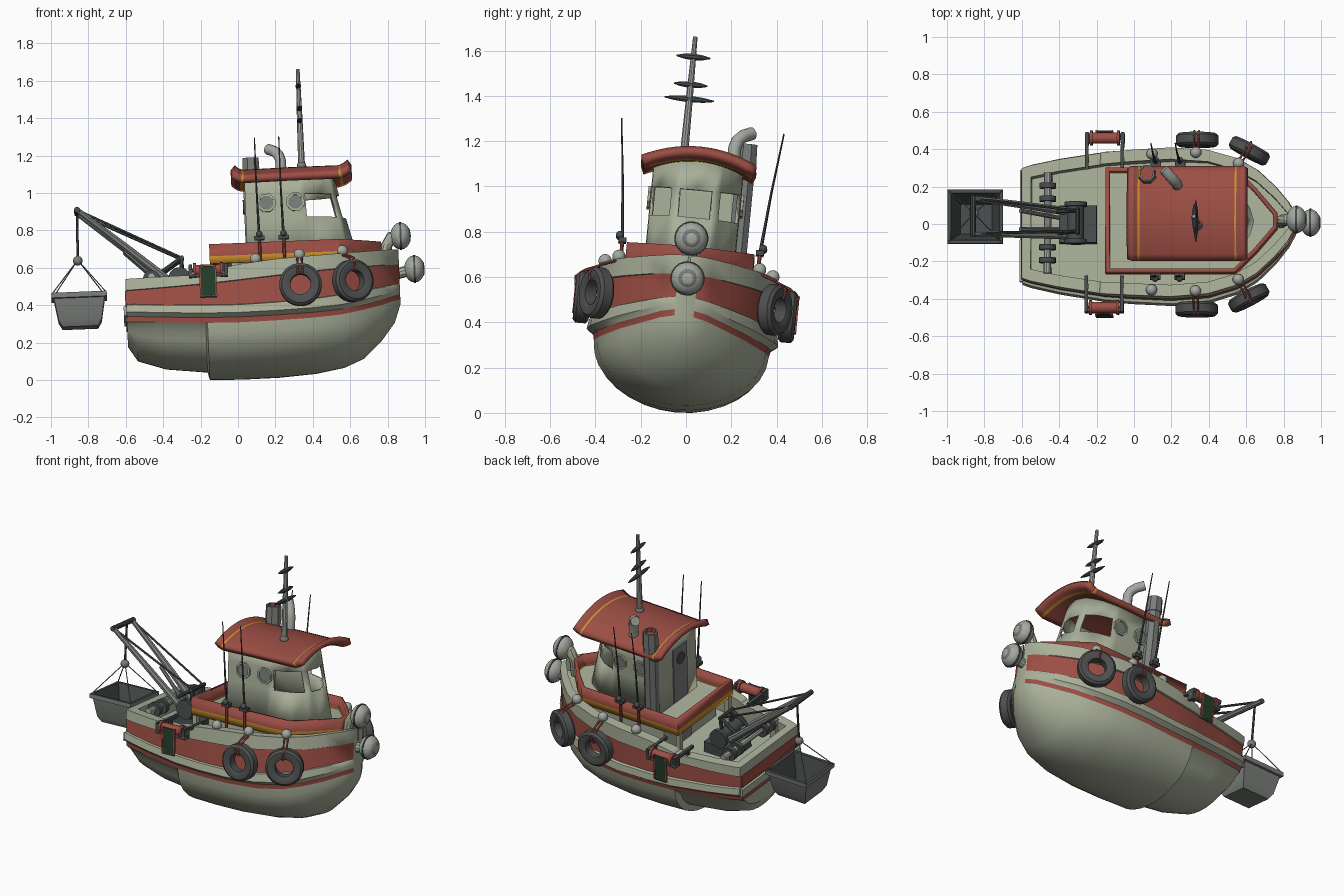
import bpy, bmesh, math
from mathutils import Vector, Matrix

if "Cube" in bpy.data.objects:
    bpy.data.objects.remove(bpy.data.objects["Cube"])

def srgb(r, g, b):
    return tuple(((c / 255 + .055) / 1.055) ** 2.4 for c in (r, g, b)) + (1,)

COL = {"hull_grey": (170, 176, 154), "red_paint": (156, 78, 68), "orange_paint": (205, 145, 45),
       "tyre_black": (78, 80, 79), "dark_metal": (72, 76, 76), "mid_metal": (122, 126, 122),
       "light_metal": (165, 168, 161), "net_green": (36, 62, 42)}
MATS = {}
for k, c in COL.items():
    MATS[k] = bpy.data.materials.new(k)
    MATS[k].diffuse_color = srgb(*c)
H, R, O, T, D, G, L, N = COL

def finish(name, bm, mats, solid=0):
    bmesh.ops.recalc_face_normals(bm, faces=bm.faces)
    me = bpy.data.meshes.new(name)
    bm.to_mesh(me); bm.free()
    for m in mats:
        me.materials.append(MATS[m])
    ob = bpy.data.objects.new(name, me)
    bpy.context.collection.objects.link(ob)
    if solid:
        s = ob.modifiers.new("thickness", "SOLIDIFY")
        s.thickness, s.use_even_offset = solid, True
    return ob

def loft(name, rings, mat, wrap=True, cap=True, loop=False, solid=0):
    """Skin a list of rings; mat is a name, or a rule (i, j) -> name or None for a hole."""
    rule = mat if callable(mat) else (lambda i, j: mat)
    bm, used = bmesh.new(), []
    def idx(m):
        if m not in used: used.append(m)
        return used.index(m)
    V = [[bm.verts.new(p) for p in r] for r in rings]
    n = len(V[0])
    for i in range(len(V) if loop else len(V) - 1):
        a, b = V[i], V[(i + 1) % len(V)]
        for j in range(n if wrap else n - 1):
            m, k = rule(i, j), (j + 1) % n
            if m:
                bm.faces.new((a[j], a[k], b[k], b[j])).material_index = idx(m)
    if cap and wrap and not loop:
        bm.faces.new(V[0]).material_index = idx(rule(0, 0))
        bm.faces.new(V[-1]).material_index = idx(rule(len(V) - 2, 0))
    return finish(name, bm, used, solid)

def circle(c, t, ref, r, n):
    u = (ref - t * ref.dot(t)).normalized()
    w = t.cross(u)
    return [c + r * (u * math.cos(a) + w * math.sin(a)) for a in (2 * math.pi * (k + .5) / n for k in range(n))]

def tube(name, pts, r, mat, n=10):
    P = [Vector(p) for p in pts]
    rs = r if isinstance(r, (list, tuple)) else [r] * len(P)
    ref = (P[1] - P[0]).orthogonal()
    return loft(name, [circle(p, (P[min(i + 1, len(P) - 1)] - P[max(i - 1, 0)]).normalized(), ref, rs[i], n)
                       for i, p in enumerate(P)], mat)

def spin(name, c, axis, prof, mat, n=20, loop=False):
    t = Vector(axis).normalized()
    return loft(name, [circle(Vector(c) + t * h, t, t.orthogonal(), r, n) for h, r in prof], mat, loop=loop)

def ball(name, c, r, mat, axis=(0, 0, 1), sq=1):
    return spin(name, c, axis, [(-r * sq * math.cos(a), max(r * math.sin(a), .0005))
                                for a in (math.pi * k / 10 for k in range(11))], mat, 16)

def box(name, c, s, mat):
    x, y, z = (v / 2 for v in s)
    return loft(name, [[(c[0] + a * x, c[1] + b * y, c[2] + h * z) for a, b in ((-1, -1), (1, -1), (1, 1), (-1, 1))]
                       for h in (-1, 1)], mat)

# Hull: x, half beam, keel, stripe, red bottom, red top, cap, deck
ST = [(-.60, .305, .20, .305, .395, .472, .535, .42), (-.55, .322, .12, .302, .392, .472, .535, .42),
      (-.40, .355, .07, .290, .380, .475, .535, .42), (-.18, .390, .045, .275, .368, .483, .535, .42),
      (-.17, .393, .005, .275, .368, .483, .545, .42), (0, .405, .0, .270, .362, .495, .580, .43),
      (.20, .415, .002, .272, .366, .510, .600, .46), (.40, .400, .015, .280, .378, .527, .612, .52),
      (.55, .355, .04, .295, .398, .54, .622, .54), (.66, .290, .085, .320, .420, .55, .632, .55),
      (.76, .195, .18, .350, .443, .562, .645, .56), (.83, .110, .27, .378, .460, .572, .655, .57),
      (.865, .045, .37, .390, .470, .578, .660, .58)]
rings = []
for x, b, zk, zs, r0, r1, zc, zd in ST:
    slim = .89 if x < -.175 else 1          # the stern run is inset behind the step
    half = [(b * .935 * math.sin(a) * (slim if i < 8 else 1), zs - (zs - zk) * math.cos(a))
            for i, a in enumerate(math.pi / 2 * i / 8 for i in range(9))]
    bi = max(b * .97 - .065, .005)
    half += [(b * .95, zs + .028), (b + .01, zs + .05), (b + .002, r0), (b * .965, r0 + .004), (b * .945, r1),
             (b * .98, r1 + .002), (b * .965, zc), (bi, zc), (bi, zd), (0, zd)]
    rings.append([(x, y, z) for y, z in half] + [(x, -y, z) for y, z in half[-2:0:-1]])
NR = len(rings[0])
loft("hull", rings, lambda i, j: R if min(j, NR - 1 - j) in (8, 12) else H)
box("transom_bulwark", (-.575, 0, .465), (.05, .5, .14), H)
box("transom_red_band", (-.601, 0, .434), (.008, .57, .076), R)
box("transom_rub_rail", (-.605, 0, .363), (.02, .6, .05), H)
box("transom_thin_stripe", (-.601, 0, .318), (.008, .56, .026), R)

# Deckhouse, upper deck and painted rim
def outline(a, w, nose, d=0):
    return [(a + d, -w + d), (.55, -w + d), (.66, -w * .62 + d * .8), (nose - d, -.04), (nose - d, .04),
            (.66, w * .62 - d * .8), (.55, w - d), (a + d, w - d)]
def prism(name, pts, zs, mat, cap=True, solid=0):
    return loft(name, [[(x, y, z) for x, y in pts] for z in zs], mat, cap=cap, solid=solid)
prism("deckhouse", outline(-.03, .265, .75), (.42, .625), H)
prism("upper_deck", outline(-.15, .28, .775, .012), (.605, .632), H)
prism("bulwark_rim", outline(-.145, .283, .775), (.60, .64, .705), lambda i, j: (O, R)[i], cap=False, solid=.022)
for s in (-1, 1):
    box("overhang_post", (-.13, s * .25, .515), (.03, .03, .2), H)
box("lower_door", (-.033, .06, .515), (.008, .13, .17), G)

# Wheelhouse with rounded, raked front and open windows; its top follows the roof arch
ANG = [-90, -80, -57, -33, -22, 0, 22, 33, 57, 80, 90]
def house(z):
    f = .285 - .26 * (z - .715)
    ring = [(.057, -.2)] + [(.34 + f * math.cos(math.radians(a)), .2 * math.sin(math.radians(a))) for a in ANG]
    ring += [(.057, .2), (.057, .1), (.057, 0), (.057, -.1)]
    return [(x, y, 1.096 - .85 * y * y if z > 1 else z) for x, y in ring]
loft("wheelhouse", [house(z) for z in (.63, .84, .965, 1.085)],
     lambda i, j: None if i == 1 and j in (2, 3, 5, 6, 8, 9) else H, cap=False, solid=.016)
box("wheelhouse_door", (.054, -.03, .82), (.008, .14, .36), G)
spin("door_porthole", (.05, -.03, .92), (1, 0, 0), [(-.006, .04), (.004, .04)], D, 8)
for s in (-1, 1):
    for x in (.17, .325):
        spin("porthole_frame", (x, s * .2, .922), (0, s, 0), [(0, .052), (.012, .052), (.012, .04), (0, .04)], H, 8, True)
        spin("porthole_glass", (x, s * .2, .922), (0, s, 0), [(0, .041), (.005, .041)], G, 8)

# Arched roof with upturned ends and two thin orange stripes
RX = [(.008, .026), (.03, .008), (.044, .002), (.054, 0), (.3, .004), (.562, .004), (.572, .008), (.59, .016), (.612, .032)]
rows = [[(x, .255 * t, 1.122 + dz - .06 * t * t) for t in (k / 7 for k in range(-7, 8))] for x, dz in RX]
roof = loft("roof", rows, lambda i, j: O if i in (2, 5) else R, wrap=False, solid=.036)
roof.modifiers[0].offset = -1 if roof.data.polygons[60].normal.z > 0 else 1

# Mast with lens-shaped cross blades
tube("mast", [(.366, -.07, 1.09), (.366, -.07, 1.4), (.366, -.07, 1.645)], [.019, .015, .01], L)
ball("mast_foot", (.366, -.07, 1.125), .026, G)
for z, h in ((1.368, .11), (1.432, .075), (1.555, .075)):
    tube("mast_blade", [(.366, -.07 + h * k, z) for k in (-1, -.6, 0, .6, 1)], [.003, .011, .016, .011, .003], D, 8)

# Exhaust stack and bent vent pipe
spin("exhaust_stack", (.095, .205, 0), (0, 0, 1), [(.635, .045), (1.11, .045), (1.11, .05), (1.205, .046), (1.205, .036), (1.18, .036)],
     lambda i, j: R if i == 4 else G, 8)
tube("vent_pipe", [(.255, .15, 1.07), (.255, .15, 1.18), (.245, .16, 1.21), (.225, .182, 1.233), (.19, .22, 1.25)], .029, L, 12)

# Bow lamps on a curved stem post
tube("bow_post", [(.79, 0, .58), (.8, 0, .68), (.83, 0, .73), (.88, 0, .735)], .032, H)
tube("lower_lamp_arm", [(.84, 0, .53), (.95, 0, .555)], .03, H)
for x, z in ((.88, .735), (.947, .555)):
    ball("bow_lamp", (x, 0, z), .073, L, (1, 0, 0), .75)
    spin("lamp_ring", (x, 0, z), (1, 0, 0), [(-.005, .07), (-.005, .076), (.005, .076), (.005, .07)], D, 20, True)
    spin("lamp_lens", (x + .042, 0, z), (1, 0, 0), [(0, .046), (.01, .03)], G, 16)

# Side fittings, repeated to port and starboard
TYRE = [(-.028, .055), (-.036, .07), (-.035, .1), (-.022, .114), (.022, .114), (.035, .1), (.036, .07), (.028, .055)]
for s in (-1, 1):
    for x, y, z in ((.1, .365, .578), (.335, .372, .592), (.565, .312, .608)):
        tube("bollard_stem", [(x, s * y, z - .02), (x, s * y, z + .025)], .015, H)
        ball("bollard_head", (x, s * y, z + .03), .03, L)
    for x, y, z, a in ((.335, .455, .452, 0), (.615, .395, .467, 28)):
        ax = (math.sin(math.radians(a)), s * math.cos(math.radians(a)), 0)
        spin("tyre", (x, s * y, z), ax, TYRE, T, 24, True)
        bx, by = ((.335, .372) if a == 0 else (.565, .312))
        for d in (-.012, .012):
            tube("tyre_rope", [(bx + d, s * by, z + .155), (x + d, s * y, z + .122), (x + d, s * (y + .04), z + .09),
                               (x + d, s * (y + .035), z + .05)], .006, R, 6)
    # Fishing rods in red holders
    for x in (.125, .255):
        tube("rod_holder", [(x, s * .3, .57), (x, s * .306, .73)], .009, R, 8)
        box("rod_clamp", (x, s * .305, .725), (.055, .035, .022), D)
        tube("fishing_rod", [(x, s * .303, .7), (x - .005, s * .33, 1.0), (x - .005, s * .36, 1.26)], [.008, .005, .003], D, 6)
        ball("rod_reel", (x, s * .318, .745), .018, D)
    # Net rollers
    for x in (-.25, -.06):
        box("roller_arm", (x, s * .385, .565), (.018, .2, .02), D)
        box("roller_leg", (x, s * .34, .54), (.022, .022, .07), D)
        box("roller_bracket", (x, s * .455, .545), (.02, .05, .07), D)
    for y, z in ((.455, .55), (.475, .52)):
        tube("roller_axle", [(-.26, s * y, z), (-.05, s * y, z)], .009, G)
    spin("net_roller", (-.155, s * .455, .55), (1, 0, 0), [(-.08, .04), (-.065, .04), (-.065, .03), (.065, .03), (.065, .04), (.08, .04)], R, 12)
    box("net", (-.158, s * .49, .485), (.08, .008, .16), N)
    for x in (-.2, -.116):
        box("net_frame", (x, s * .49, .485), (.008, .012, .165), R)
    tube("net_weight", [(-.2, s * .49, .405), (-.115, s * .49, .405)], .007, D, 6)

# Stern crane: base, drums, twin booms and cables
box("crane_base", (-.3, 0, .455), (.2, .2, .07), D)
tube("winch_drum", [(-.31, -.1, .545), (-.31, .1, .545)], .045, D, 14)
tube("stern_shaft", [(-.46, -.27, .545), (-.46, .27, .545)], .02, L)
for s in (-1, 1):
    spin("drum_flange", (-.31, s * .1, .545), (0, s, 0), [(-.012, .06), (.012, .06)], D, 16)
    for y in (.13, .2):
        spin("shaft_disc", (-.46, s * y, .54), (0, s, 0), [(-.014, .045), (.014, .045)], D, 16)
    box("shaft_stand", (-.46, s * .25, .48), (.04, .03, .13), H)
    tube("crane_boom", [(-.37, s * .065, .54), (-.6, s * .08, .735), (-.843, s * .095, .935)], [.024, .02, .015], G, 8)
    tube("crane_strut", [(-.43, s * .06, .57), (-.295, s * .055, .66)], .012, D, 8)
    tube("crane_mast", [(-.3, s * .055, .48), (-.295, s * .055, .66)], .012, D, 8)
    tube("crane_cable", [(-.295, s * .055, .66), (-.843, s * .095, .935)], .007, D, 6)
    tube("boom_piston", [(-.4, s * .03, .52), (-.6, s * .05, .71)], .012, G, 8)
tube("crane_tip_bar", [(-.843, -.11, .935), (-.843, .11, .935)], .016, D)
tube("crane_frame_bar", [(-.295, -.07, .66), (-.295, .07, .66)], .012, D)

# Hanging bucket
BX, BY = -.85, .04
tube("hoist_cable", [(-.843, BY, .935), (BX, BY, .68)], .007, D, 6)
ball("hoist_hook", (BX, BY, .675), .026, G)
def sq(x, y, z):
    return [(BX + a * x, BY + b * y, z) for a, b in ((-1, -1), (1, -1), (1, 1), (-1, 1))]
loft("bucket", [sq(.095, .09, .315), sq(.115, .11, .35), sq(.135, .13, .465), sq(.148, .145, .468), sq(.148, .145, .495),
                sq(.13, .127, .495), sq(.085, .08, .335)], lambda i, j: D if i > 3 else G)
for a in (-1, 1):
    for b in (-1, 1):
        tube("bucket_chain", [(BX, BY, .68), (BX + a * .14, BY + b * .135, .495)], .003, G, 6)

# Heel and trim the whole boat, then rest it on z = 0
P = Vector((0, 0, .487))
M = Matrix.Translation(P) @ Matrix.Rotation(math.radians(-2.3), 4, 'Y') @ Matrix.Rotation(math.radians(-5.5), 4, 'X') @ Matrix.Translation(-P)
obs = list(bpy.data.objects)
for ob in obs:
    ob.data.transform(M)
low = min(v.co.z for ob in obs for v in ob.data.vertices)
for ob in obs:
    ob.data.transform(Matrix.Translation((0, 0, -low)))
    ob.select_set(True)
bpy.context.view_layer.objects.active = obs[0]
bpy.ops.object.shade_smooth_by_angle(angle=math.radians(32))

for m in bpy.data.materials:
    if m.users and not m.is_grease_pencil:
        m.use_nodes = True
        m.node_tree.nodes["Principled BSDF"].inputs["Base Color"].default_value = m.diffuse_color
